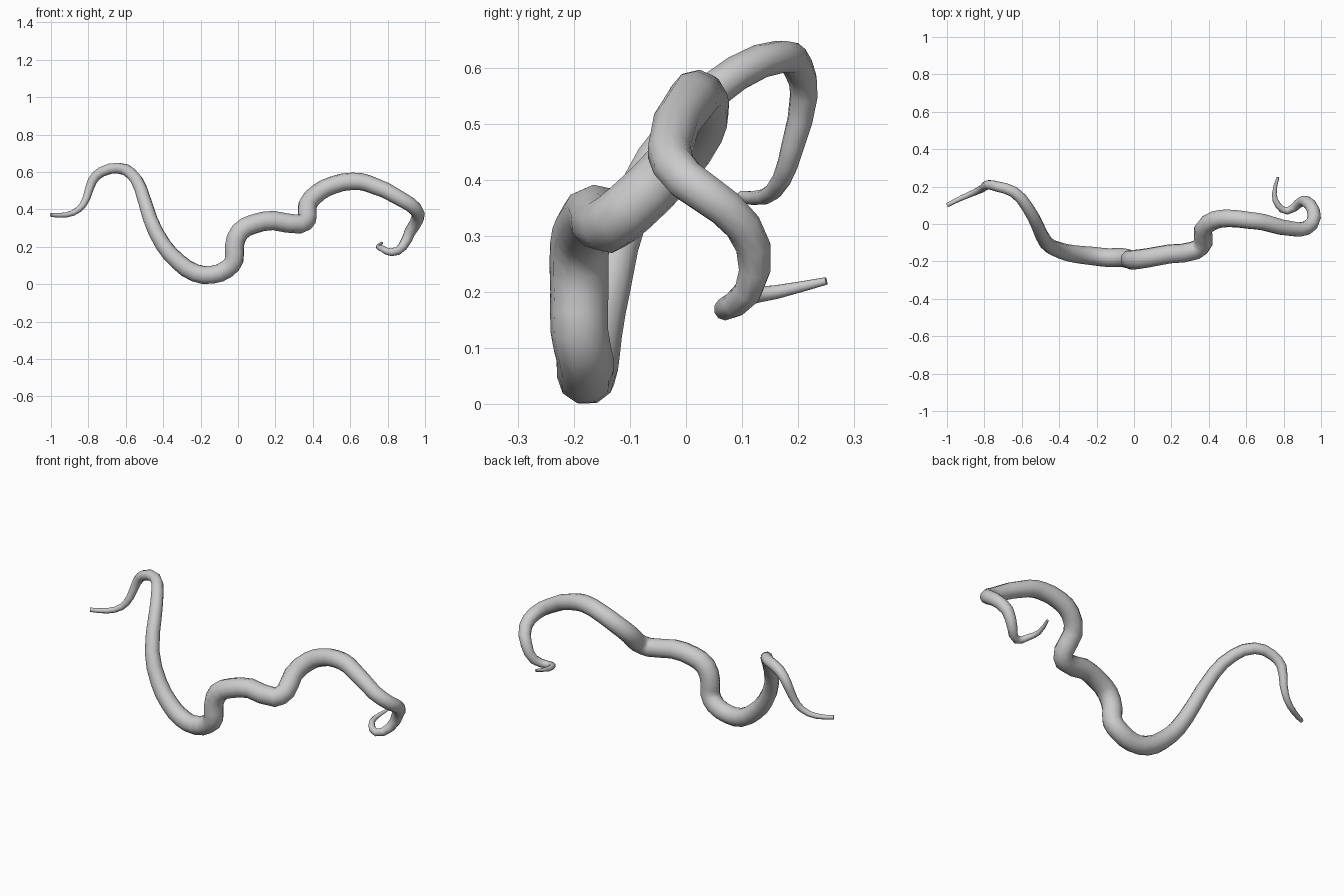
import bpy
from mathutils import Vector

# Remove the default object only
default_cube = bpy.data.objects.get("Cube")
if default_cube:
    bpy.data.objects.remove(default_cube, do_unlink=True)


def make_material(name, value):
    material = bpy.data.materials.new(name)
    material.use_nodes = True
    color = (value, value, value, 1)
    material.diffuse_color = color
    shader = material.node_tree.nodes["Principled BSDF"]
    shader.inputs["Base Color"].default_value = color
    return material


def interpolate(profile, position):
    """Linear lookup in a list of (position, value) pairs."""
    for (start, low), (end, high) in zip(profile, profile[1:]):
        if position <= end:
            return low + (high - low) * (position - start) / (end - start)
    return profile[-1][1]


def tapered_tube(name, path, profile, material, sides_level=3, steps=2):
    """Sweep a round section along a smooth path, thinning along its length."""
    points = [Vector(point) for point in path]
    lengths = [0]
    for previous, current in zip(points, points[1:]):
        lengths.append(lengths[-1] + (current - previous).length)

    curve = bpy.data.curves.new(name, "CURVE")
    curve.dimensions = "3D"
    curve.bevel_depth = 1
    curve.bevel_resolution = sides_level
    curve.resolution_u = steps
    curve.use_fill_caps = True
    spline = curve.splines.new("BEZIER")
    spline.bezier_points.add(len(points) - 1)
    for knot, point, length in zip(spline.bezier_points, points, lengths):
        knot.co = point
        knot.handle_left_type = knot.handle_right_type = "AUTO"
        knot.radius = interpolate(profile, length / lengths[-1])

    # Turn the swept curve into a smooth-shaded mesh
    tube = bpy.data.objects.new(name, curve)
    bpy.context.collection.objects.link(tube)
    bpy.ops.object.select_all(action="DESELECT")
    tube.select_set(True)
    bpy.context.view_layer.objects.active = tube
    bpy.ops.object.convert(target="MESH")
    tube.data.materials.clear()
    tube.data.materials.append(material)
    bpy.ops.object.shade_smooth_by_angle(angle=1)
    return tube


# Centre line from the right tip to the left tip
centre_line = [
    # thin right end and high bend
    (-1, .1, .37), (-.92, .14, .37), (-.85, .17, .4), (-.81, .19, .46),
    (-.78, .21, .55), (-.73, .2, .6), (-.64, .17, .62), (-.57, .09, .59),
    # long drop to the ground
    (-.52, 0, .51), (-.47, -.1, .35), (-.4, -.14, .21), (-.32, -.16, .12),
    (-.23, -.17, .06), (-.14, -.18, .05), (-.06, -.18, .08),
    # middle step
    (-.02, -.19, .13), (-.02, -.19, .2), (.01, -.19, .28), (.08, -.18, .32),
    (.19, -.16, .34), (.33, -.14, .32),
    # left arch
    (.37, -.1, .35), (.37, -.03, .42), (.43, .02, .49), (.51, .03, .53),
    (.61, .02, .55), (.69, .01, .54), (.88, -.03, .45),
    # hooked left end
    (.95, 0, .4), (.96, .07, .35), (.92, .12, .28), (.88, .11, .2),
    (.82, .07, .17), (.77, .1, .19), (.75, .16, .2), (.77, .25, .22),
]

# Thickness along the length, thickest in the middle
thickness = [
    (0, .011), (.05, .017), (.11, .027), (.27, .038), (.38, .049),
    (.5, .053), (.64, .05), (.74, .046), (.83, .038), (.88, .033),
    (.93, .022), (1, .007),
]

grey = make_material("plain grey", .6)
tapered_tube("winding_tendril", centre_line, thickness, grey)
